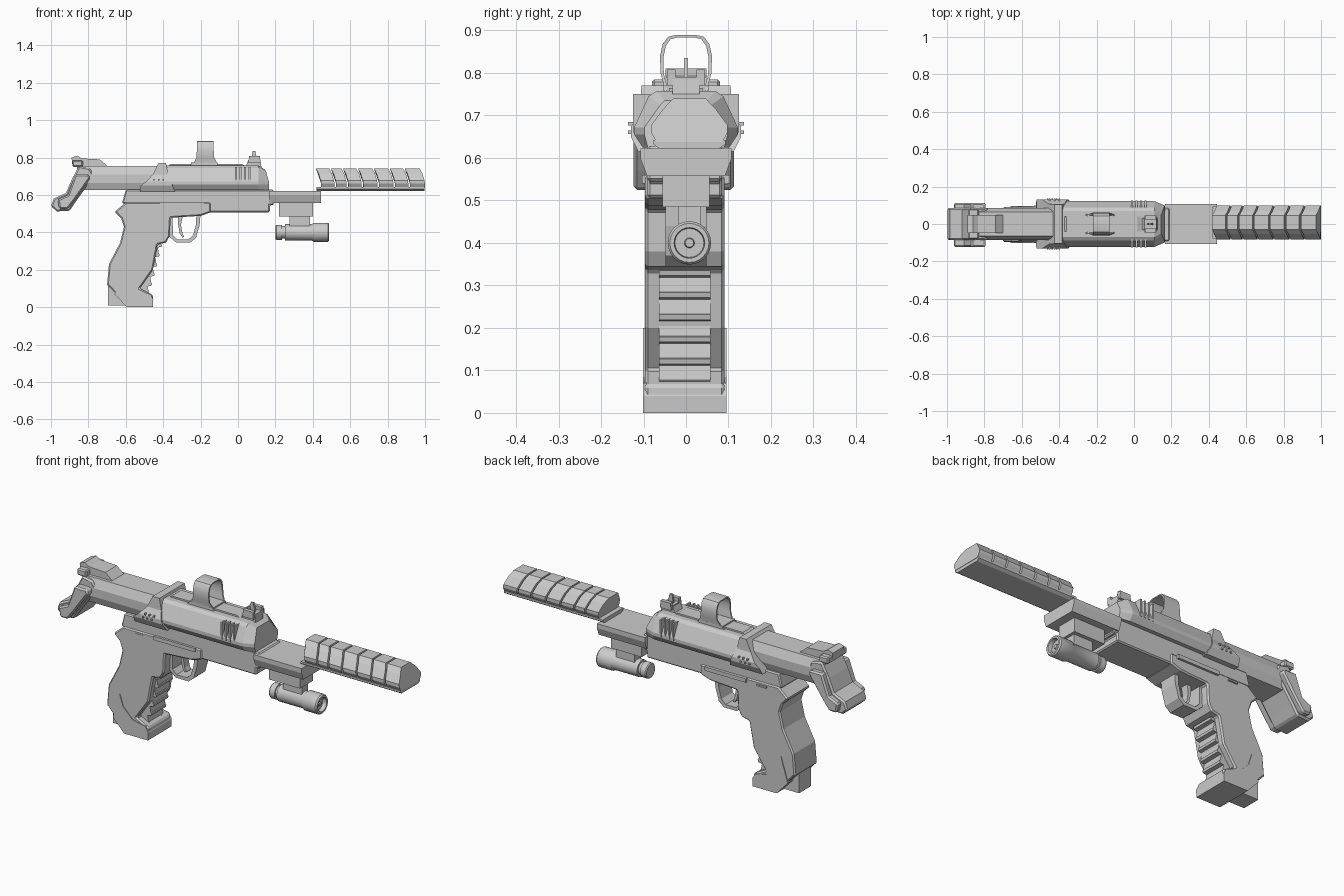
import bpy, bmesh, math
from mathutils import Matrix


def finish(name, bm, smooth=False):
    bmesh.ops.recalc_face_normals(bm, faces=bm.faces)
    me = bpy.data.meshes.new(name)
    bm.to_mesh(me)
    bm.free()
    ob = bpy.data.objects.new(name, me)
    bpy.context.collection.objects.link(ob)
    if smooth:
        bpy.ops.object.select_all(action='DESELECT')
        ob.select_set(True)
        bpy.context.view_layer.objects.active = ob
        bpy.ops.object.shade_smooth_by_angle(angle=math.radians(35))
    return ob


def loft(name, rings, closed=False, smooth=False):
    """Skin rings of 3D points; cap the ends unless the loop is closed."""
    bm = bmesh.new()
    vs = [[bm.verts.new(p) for p in r] for r in rings]
    n = len(vs[0])
    for a, b in zip(vs, vs[1:] + (vs[:1] if closed else [])):
        for i in range(n):
            j = (i + 1) % n
            bm.faces.new((a[i], a[j], b[j], b[i]))
    if not closed:
        bm.faces.new(vs[0])
        bm.faces.new(vs[-1])
    return finish(name, bm, smooth)


def prism(name, pts, w, yc=0.0, bevel=0.0):
    """Extrude an x-z side profile to y = yc +- w."""
    ob = loft(name, [[(x, yc + s * w, z) for x, z in pts] for s in (-1, 1)])
    if bevel:
        m = ob.modifiers.new("bevel", 'BEVEL')
        m.width, m.segments, m.limit_method = bevel, 1, 'ANGLE'
        m.angle_limit = math.radians(50)
    return ob


def box(name, x0, x1, y0, y1, z0, z1, bevel=0.0):
    return prism(name, [(x0, z0), (x1, z0), (x1, z1), (x0, z1)], (y1 - y0) / 2, (y0 + y1) / 2, bevel)


def section(half, yc=0.0):
    """Mirror half-section points (x, y, z) across y."""
    return [(x, yc + y, z) for x, y, z in half] + [(x, yc - y, z) for x, y, z in reversed(half)]


def lathe(name, prof, y, z, n=24):
    """Turn (x, radius) points around an x axis."""
    rings = [[(x, y + r * math.cos(2 * math.pi * i / n), z + r * math.sin(2 * math.pi * i / n))
              for i in range(n)] for x, r in prof]
    return loft(name, rings, smooth=True)


# rear tube
tube = [(.065, .755), (.085, .71), (.085, .665), (.07, .625)]
loft("rear_tube", [section([(x, y, z) for y, z in tube]) for x in (-.86, -.40)])

# rear hook with wider cheek band
prism("rear_hook", [(-.85, .755), (-.79, .742), (-.77, .70), (-.87, .56), (-.90, .515), (-.97, .512),
                    (-1.0, .54), (-.985, .58), (-.92, .61), (-.89, .68)], .085, bevel=.008)
prism("rear_hook_band", [(-.87, .71), (-.80, .71), (-.79, .69), (-.875, .57), (-.91, .525), (-.955, .525),
                         (-.965, .575), (-.91, .60)], .118, -.005, bevel=.008)
prism("rear_latch", [(-.885, .755), (-.89, .80), (-.86, .81), (-.835, .795), (-.74, .79), (-.70, .757),
                     (-.72, .75)], .048)
box("rear_latch_wing", -.885, -.83, -.08, .08, .75, .785, .006)

# upper body with sloping nose
body = [(.07, .757), (.088, .745), (.122, .672), (.122, .655), (.102, .625)]
nose = [(.05, .735), (.06, .725), (.098, .672), (.098, .655), (.09, .625)]
loft("upper_body", [section([(x, y, z) for y, z in b]) for x, b in ((-.42, body), (.11, body))]
     + [section([(x, y, z) for (y, z), x in zip(nose, (.145, .15, .165, .165, .165))])])
prism("top_rail", [(-.38, .75), (-.36, .765), (.02, .765), (.05, .75)], .04)

# raised collar
half = [(.105, .77), (.108, .71), (.13, .672), (.13, .65), (.112, .615)]
xs = [(-.425, -.385), (-.455, -.372), (-.49, -.358), (-.52, -.35), (-.525, -.335)]
loft("collar", [section([(x[k], y, z) for (y, z), x in zip(half, xs)]) for k in (0, 1)])
for s in (-1, 1):
    for i, (x, z) in enumerate([(-.45, .68), (-.425, .68), (-.40, .68), (-.462, .66), (-.437, .66), (-.412, .66)]):
        box(f"collar_stud_{s}_{i}", x - .004, x + .004, s * .128 - .008, s * .128 + .008, z - .004, z + .004)
    # cooling fins
    for i in range(4):
        x = -.015 + i * .024
        box(f"side_fin_{s}_{i}", x, x + .009, s * .104 - .021, s * .104 + .021, .66, .75)
    # side rail on frame
    box(f"side_rail_{s}", -.42, -.18, s * .095 - .008, s * .095 + .008, .54, .56)
    box(f"side_pin_{s}", -.535, -.48, s * .094 - .005, s * .094 + .005, .537, .545)

# lower frame
prism("lower_frame", [(-.62, .555), (-.60, .628), (.19, .628), (.19, .545), (.17, .545), (.17, .507),
                      (-.15, .507), (-.19, .545)], .088, -.003, bevel=.006)

# grip
prism("grip", [(-.66, .51), (-.60, .56), (-.145, .56), (-.145, .507), (-.20, .488), (-.36, .478),
               (-.365, .38), (-.385, .345), (-.43, .335), (-.455, .20), (-.525, .10), (-.455, .065),
               (-.455, .008), (-.59, .005), (-.70, .12), (-.69, .23), (-.63, .345), (-.61, .43),
               (-.625, .475)], .094, -.003, bevel=.007)
prism("grip_base", [(-.60, .14), (-.545, .085), (-.47, .07), (-.453, .04), (-.455, 0), (-.595, 0),
                    (-.66, .07), (-.62, .20)], .098, -.003)
box("grip_heel", -.695, -.60, -.05, .05, .01, .12)
ridge = [(-.56, .075), (-.50, .33)]
x, z = -.405, .335
for i in range(5):
    ridge += [(x, z), (x - .003, z - .012), (x - .024, z - .016), (x - .018, z - .05)]
    x, z = x - .0135, z - .052
ridge += [(x, z), (x - .01, z - .01)]
prism("finger_ridges", ridge, .061, -.003)

# trigger guard and trigger
outer = [(-.20, .50), (-.205, .44), (-.225, .37), (-.255, .345), (-.33, .345), (-.365, .375), (-.37, .50)]
inner = [(-.222, .50), (-.225, .44), (-.24, .385), (-.265, .362), (-.325, .362), (-.348, .385), (-.35, .50)]
prism("trigger_guard", outer + inner[::-1], .048)
prism("trigger", [(-.32, .49), (-.295, .49), (-.305, .44), (-.297, .395), (-.287, .375), (-.298, .373),
                  (-.312, .395), (-.32, .44)], .02)

# front shelf and lamp mount
shelf = [(.107, .622), (.107, .598), (.092, .558)]
loft("front_shelf", [section([(x, y, z) for y, z in shelf]) for x in (.165, .445)])
box("lamp_mount", .22, .40, -.055, .055, .485, .56)
box("lamp_neck", .275, .385, -.018, .035, .43, .487)
lathe("lamp", [(.20, .012), (.20, .036), (.205, .04), (.235, .04), (.235, .033), (.25, .033), (.25, .044),
               (.395, .044), (.405, .051), (.48, .051), (.487, .046), (.487, .036), (.465, .034),
               (.465, .012), (.475, .01)], .008, .40)

# segmented muzzle
mz = [(.038, .74, -.028), (.062, .715, -.014), (.09, .677, -.003), (.09, .66, 0), (.078, .638, 0)]
cuts = [.445, .525, .59, .67, .755, .84, .92, 1.0]
for i, (a, b) in enumerate(zip(cuts, cuts[1:])):
    b -= .009 if i < 6 else 0
    loft(f"muzzle_segment_{i}", [section([(x + d, y, z) for y, z, d in mz], .008) for x in (a, b)])
base = [(.085, .642), (.085, .632), (.07, .622)]
loft("muzzle_base", [section([(x, y, z) for y, z in base], .008) for x in (.42, .998)])

# sight hoop: a strip bent across y, flared at the feet
hoop = [(.052, .757, -.26, -.105), (.053, .775, -.235, -.115), (.06, .80, -.222, -.127), (.061, .84, -.22, -.13),
        (.055, .868, -.22, -.13), (.042, .885, -.22, -.13), (.025, .889, -.22, -.13)]
path = hoop + [(-y, z, a, b) for y, z, a, b in reversed(hoop)]
rings = []
for y, z, a, b in path:
    k = .87
    yi, zi = y * k, .757 + (z - .757) * .955
    rings.append([(a, y, z), (b, y, z), (b, yi, zi), (a, yi, zi)])
loft("sight_hoop", rings, smooth=True)
box("sight_base", -.25, -.11, -.053, .053, .745, .772)

# front sight
prism("front_sight_base", [(.04, .75), (.055, .785), (.12, .785), (.125, .75)], .032)
box("front_sight_block", .057, .12, -.045, .045, .77, .79)
for s in (-1, 1):
    box(f"front_sight_ear_{s}", .06, .118, s * .035 - .01, s * .035 + .01, .785, .808)
prism("front_sight_post", [(.07, .78), (.078, .835), (.092, .835), (.105, .78)], .005)
